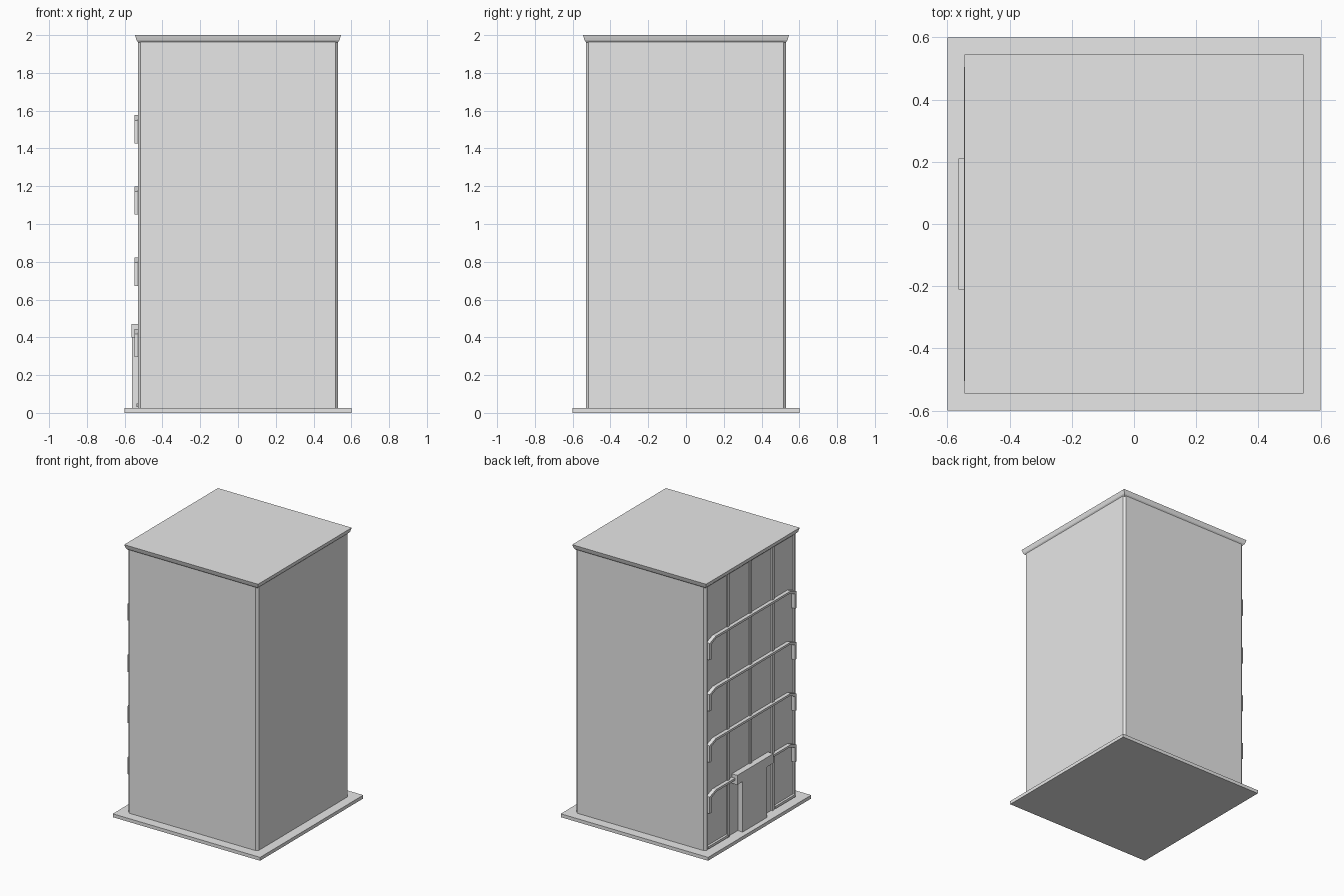
import bpy
import bmesh

cube = bpy.data.objects.get("Cube")
if cube:
    bpy.data.objects.remove(cube, do_unlink=True)

grey = bpy.data.materials.new("light grey")
grey.use_nodes = True
grey.diffuse_color = (0.8, 0.8, 0.8, 1)
grey.node_tree.nodes["Principled BSDF"].inputs["Base Color"].default_value = (0.8, 0.8, 0.8, 1)


def finish(name, bm):
    bmesh.ops.recalc_face_normals(bm, faces=bm.faces)
    mesh = bpy.data.meshes.new(name)
    bm.to_mesh(mesh)
    bm.free()
    mesh.materials.append(grey)
    obj = bpy.data.objects.new(name, mesh)
    bpy.context.collection.objects.link(obj)
    return obj


def prism(name, points, direction):
    """Extrude a closed outline of 3D points along a direction."""
    bm = bmesh.new()
    face = bm.faces.new([bm.verts.new(p) for p in points])
    result = bmesh.ops.extrude_face_region(bm, geom=[face], use_keep_orig=True)
    moved = [v for v in result["geom"] if isinstance(v, bmesh.types.BMVert)]
    bmesh.ops.translate(bm, verts=moved, vec=direction)
    return finish(name, bm)


def box(name, x0, x1, y0, y1, z0, z1):
    outline = [(x0, y0, z0), (x1, y0, z0), (x1, y1, z0), (x0, y1, z0)]
    return prism(name, outline, (0, 0, z1 - z0))


BASE_TOP = 0.025
WALL = 0.53
CORNER = 0.515      # where the corner chamfer starts
RECESS = 0.52       # depth of the facade bays

# Ground slab
box("base_slab", -0.6, 0.6, -0.6, 0.6, 0, BASE_TOP)

# Tower: chamfered footprint with four shallow bays between facade mullions
footprint = [(-CORNER, -WALL), (CORNER, -WALL), (WALL, -CORNER),
             (WALL, CORNER), (CORNER, WALL), (-CORNER, WALL), (-WALL, CORNER)]
mullions = [0.26, 0, -0.26]
half = 0.012
edges = [CORNER - 0.01] + [m + s * half for m in mullions for s in (1, -1)] + [0.01 - CORNER]
for top, bottom in zip(edges[0::2], edges[1::2]):
    footprint += [(-WALL, top), (-RECESS, top), (-RECESS, bottom), (-WALL, bottom)]
footprint.append((-WALL, -CORNER))
prism("tower_walls", [(x, y, BASE_TOP) for x, y in footprint], (0, 0, 1.965 - BASE_TOP))

# Flared roof cornice, stacked from square rings
bm = bmesh.new()
rings = []
for r, z in [(0.527, 1.96), (0.537, 1.972), (0.541, 1.985), (0.545, 2.0)]:
    rings.append([bm.verts.new((x * r, y * r, z)) for x, y in [(-1, -1), (1, -1), (1, 1), (-1, 1)]])
for low, high in zip(rings, rings[1:]):
    for i in range(4):
        j = (i + 1) % 4
        bm.faces.new([low[i], low[j], high[j], high[i]])
bm.faces.new(rings[0])
bm.faces.new(rings[-1])
finish("roof_cornice", bm)


# Bracket-shaped rails, one per storey
def bracket_half(side, width, top, bottom, cut_y, cut_z):
    return [(side * width, bottom), (side * width, top - cut_z), (side * (width - cut_y), top)]


for floor in range(4):
    top = 0.445 + floor * 0.377
    bottom = top - 0.15
    outer = bracket_half(1, 0.505, top, bottom, 0.07, 0.027)
    inner = bracket_half(1, 0.487, top - 0.016, bottom, 0.06, 0.025)
    right = outer + [(-y, z) for y, z in reversed(outer)]
    left = inner + [(-y, z) for y, z in reversed(inner)]
    outline = right + left[::-1]
    prism(f"facade_rail_{floor + 1}", [(-RECESS, y, z) for y, z in outline], (-0.027, 0, 0))

# Entrance: door block with a wider canopy above
box("entrance_block", -0.56, -RECESS, -0.14, 0.14, BASE_TOP, 0.41)
box("entrance_canopy", -0.565, -RECESS, -0.21, 0.21, 0.4, 0.47)

# Low sills at the foot of the outer bays
for side, name in [(1, "back_sill"), (-1, "front_sill")]:
    ys = sorted((side * 0.275, side * 0.505))
    box(name, -0.537, -RECESS, ys[0], ys[1], 0.032, 0.05)
